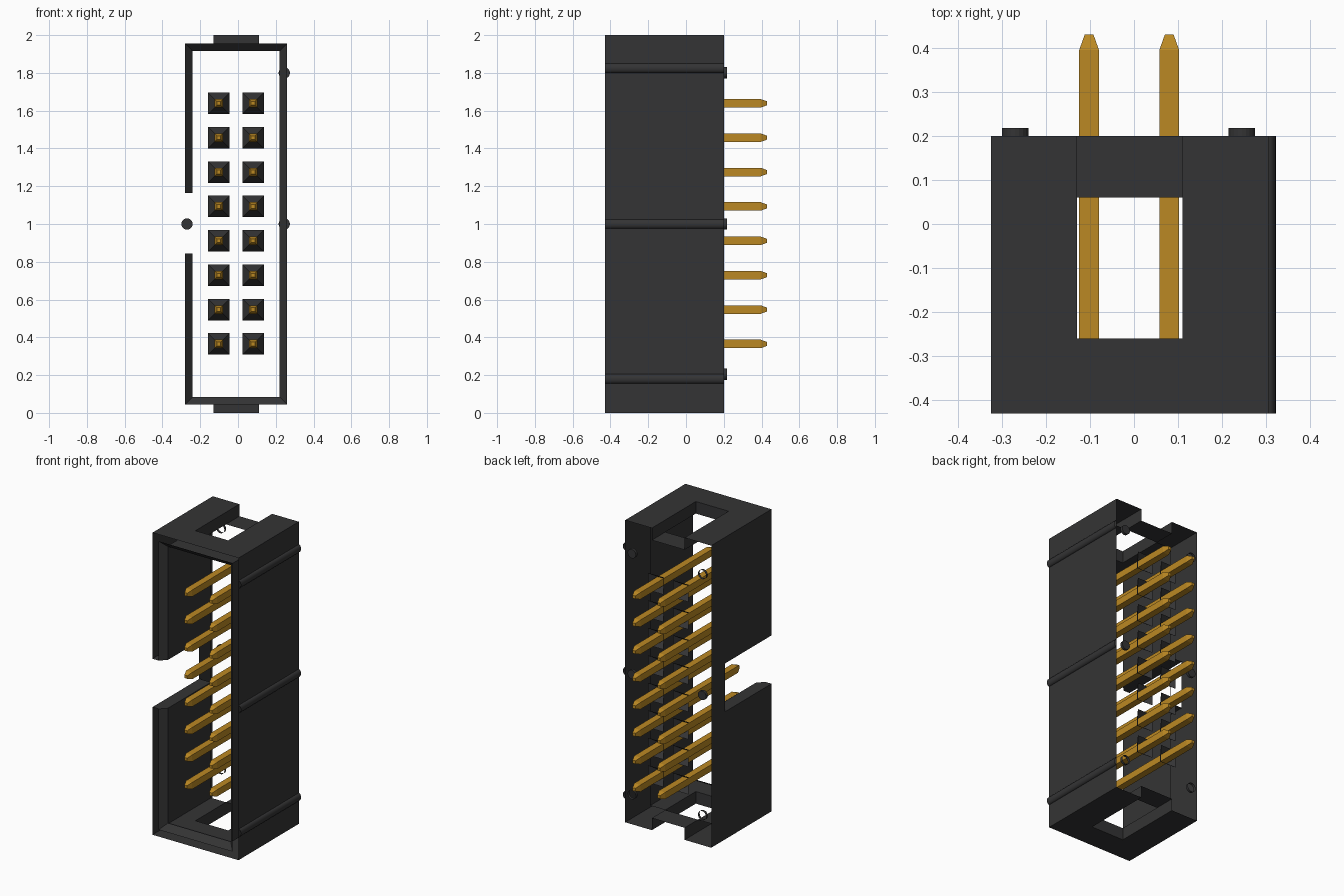
import bpy, bmesh, math
from mathutils import Vector

cube = bpy.data.objects.get("Cube")
if cube:
    bpy.data.objects.remove(cube, do_unlink=True)


def material(name, color):
    m = bpy.data.materials.new(name)
    m.use_nodes = True
    m.diffuse_color = (*color, 1)
    m.node_tree.nodes["Principled BSDF"].inputs["Base Color"].default_value = (*color, 1)
    return m


BLACK = material("black plastic", (0.034, 0.034, 0.035))
GOLD = material("gold metal", (0.5, 0.25, 0.017))


def finish(name, bm, mat):
    mesh = bpy.data.meshes.new(name)
    bm.to_mesh(mesh)
    bm.free()
    mesh.materials.append(mat)
    obj = bpy.data.objects.new(name, mesh)
    bpy.context.collection.objects.link(obj)
    return obj


def poly(bm, points):
    return bm.faces.new([bm.verts.new(p) for p in points])


def strip(bm, a, b, closed=False):
    """Quads joining two matching point paths."""
    va, vb = [bm.verts.new(p) for p in a], [bm.verts.new(p) for p in b]
    n = len(a)
    for i in range(n if closed else n - 1):
        j = (i + 1) % n
        bm.faces.new((va[i], va[j], vb[j], vb[i]))


def square(cx, cz, r, y):
    return [(cx + sx * r, y, cz + sz * r) for sx, sz in ((-1, -1), (1, -1), (1, 1), (-1, 1))]


# Shell dimensions
XL, XR, YF, YB, H = -0.325, 0.305, -0.43, 0.20, 2.0
IL, IR, IF, IB = -0.24, 0.22, -0.39, 0.06     # inner cavity
WALL, BEVEL = 0.08, 0.04
WL, WR, WF = -0.13, 0.11, -0.26               # end windows
NB, NT = 0.845, 1.165                         # key notch in the left wall

# End walls with an open window and a recessed bar
for name, flip in (("top_wall", False), ("bottom_wall", True)):
    bm = bmesh.new()
    slot = [(WR, YB), (WR, WF), (WL, WF), (WL, YB)]
    inner_slot = [(WR, IB), (WR, WF), (WL, WF), (WL, IB)]
    zi = H - WALL
    poly(bm, [(x, y, H) for x, y in [(XL, YF), (XR, YF), (XR, YB)] + slot + [(XL, YB)]])
    poly(bm, [(x, y, zi) for x, y in [(IL, IF), (IR, IF), (IR, IB)] + inner_slot + [(IL, IB)]])
    poly(bm, [(WL, IB, zi), (WR, IB, zi), (WR, YB, zi), (WL, YB, zi)])
    strip(bm, [(x, y, zi) for x, y in slot], [(x, y, H) for x, y in slot])
    if flip:
        for v in bm.verts:
            v.co.z = H - v.co.z
        bmesh.ops.reverse_faces(bm, faces=bm.faces[:])
    finish(name, bm, BLACK)

# Key-notched side wall
bm = bmesh.new()
for x, y0, y1, z0 in ((XL, YF, YB, 0), (IL, IF, IB, WALL)):
    path = [(y0, z0), (y0, NB), (IB - 0.005, NB), (IB - 0.005, NT),
            (y0, NT), (y0, H - z0), (y1, H - z0), (y1, z0)]
    poly(bm, [(x, y, z) for y, z in path])
for z in (NB, NT):
    poly(bm, [(x, y, z) for x, y in
              ((XL, YF), (IL - BEVEL, YF), (IL, IF), (IL, IB), (XL, IB))])
finish("notched_wall", bm, BLACK)

# Plain side wall
bm = bmesh.new()
for x, y0, y1, z0 in ((XR, YF, YB, 0), (IR, IF, IB, WALL)):
    poly(bm, [(x, y0, z0), (x, y1, z0), (x, y1, H - z0), (x, y0, H - z0)])
finish("plain_wall", bm, BLACK)

# Bevelled mouth around the opening
bm = bmesh.new()


def mouth(grow, y):
    l, r, b, t = IL - grow, IR + grow, WALL - grow + 0.005, H - WALL + grow - 0.005
    return [(l, y, NB), (l, y, b), (r, y, b), (r, y, t), (l, y, t), (l, y, NT)]


strip(bm, mouth(BEVEL, YF), mouth(0, IF))
finish("mouth_bevel", bm, BLACK)

# Rounded ribs on the plain wall
for i, z in enumerate((0.18, 1.0, 1.825)):
    bm = bmesh.new()
    arc = [(XR + 0.017 * math.cos(a), z + 0.025 * math.sin(a))
           for a in (math.pi * (k / 10 - 0.5) for k in range(11))]
    strip(bm, [(x, YF, z) for x, z in arc], [(x, YB, z) for x, z in arc])
    bmesh.ops.recalc_face_normals(bm, faces=bm.faces[:])
    for f in bm.faces:
        f.smooth = True
    finish(f"side_rib_{i + 1}", bm, BLACK)

# Stand-off pegs, some of them hollow
for side, px, capped in (("right", -0.27, (1.0,)), ("left", 0.245, (1.0, 1.8))):
    for i, z in enumerate((0.205, 1.0, 1.8)):
        bm = bmesh.new()
        ring = [(px + 0.03 * math.cos(k * math.tau / 20), z + 0.03 * math.sin(k * math.tau / 20))
                for k in range(20)]
        strip(bm, [(x, YB, z) for x, z in ring], [(x, YB + 0.018, z) for x, z in ring], True)
        if z in capped:
            poly(bm, [(x, YB + 0.018, z) for x, z in ring])
        finish(f"{side}_peg_{i + 1}", bm, BLACK)

# Two columns of pins, each with its tapered socket
PIN = 0.0225
for col, px in enumerate((-0.102, 0.08)):
    for row in range(8):
        pz = 0.365 + 0.182 * row
        bm = bmesh.new()
        sections = [(0.010, -0.40), (PIN, -0.365), (PIN, 0.395), (0.010, 0.43)]
        loops = [square(px, pz, r, y) for r, y in sections]
        for a, b in zip(loops, loops[1:]):
            strip(bm, a, b, True)
        poly(bm, loops[0])
        poly(bm, loops[-1])
        bmesh.ops.remove_doubles(bm, verts=bm.verts[:], dist=0.0001)
        bmesh.ops.recalc_face_normals(bm, faces=bm.faces[:])
        finish(f"pin_{col + 1}_{row + 1}", bm, GOLD)

        bm = bmesh.new()
        strip(bm, square(px, pz, 0.057, YB), square(px, pz, PIN, YB - 0.05), True)
        finish(f"pin_socket_{col + 1}_{row + 1}", bm, BLACK)
